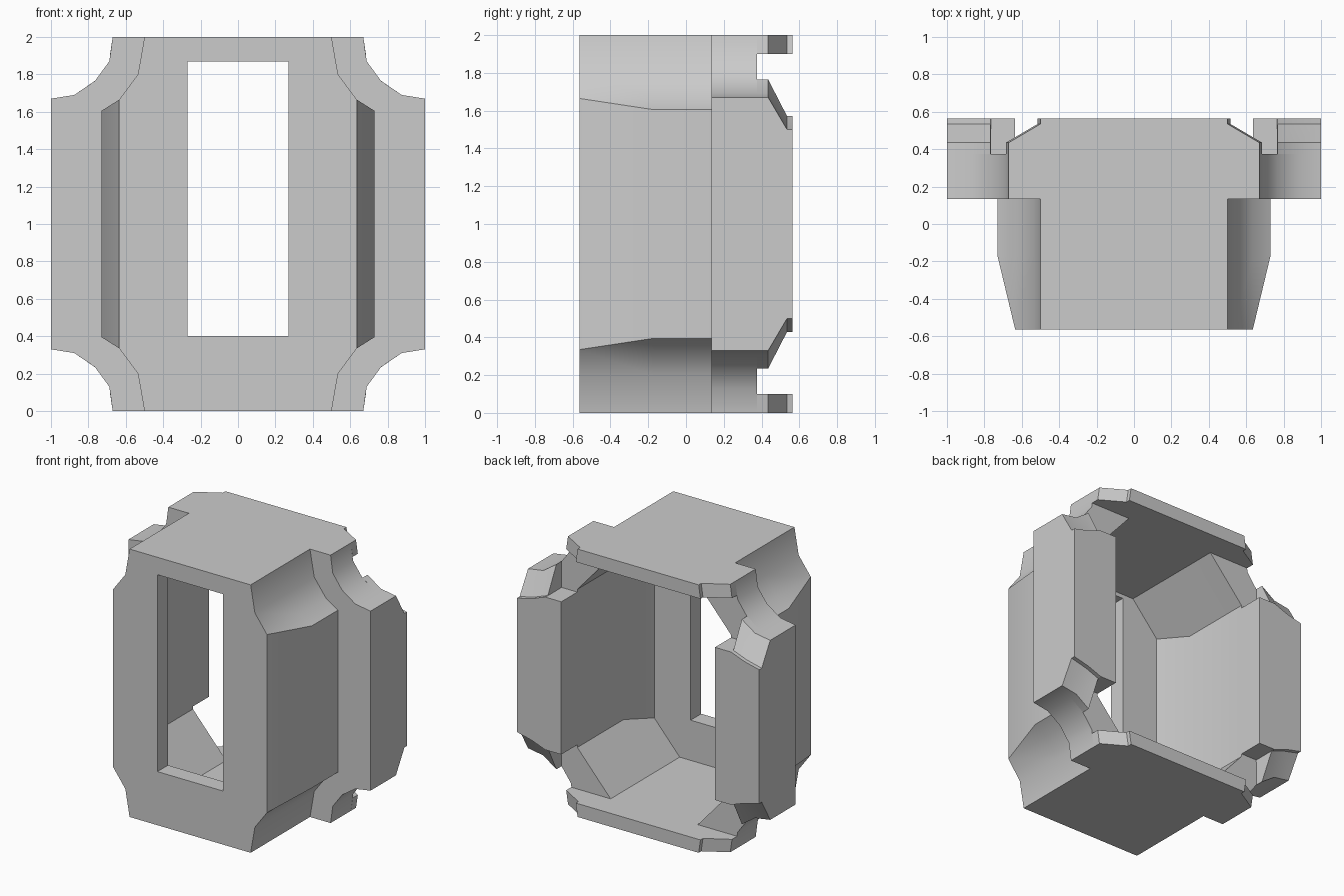
import bpy
import bmesh
import math

if "Cube" in bpy.data.objects:
    bpy.data.objects.remove(bpy.data.objects["Cube"], do_unlink=True)

grey = bpy.data.materials.new("plain grey")
grey.use_nodes = True
grey.diffuse_color = (0.6, 0.6, 0.6, 1)
grey.node_tree.nodes["Principled BSDF"].inputs["Base Color"].default_value = (0.6, 0.6, 0.6, 1)


def ring(corner):
    """Repeat one upper right corner (x, z from mid height) around all four."""
    c = list(corner)
    r = c[::-1]
    return (c + [(x, -z) for x, z in r] + [(-x, -z) for x, z in c] + [(-x, z) for x, z in r])


def loft(name, sections):
    """Skin matching xz profiles placed along y; z is measured from mid height."""
    bm = bmesh.new()
    loops = [[bm.verts.new((x, y, z + 1)) for x, z in prof] for y, prof in sections]
    n = len(loops[0])
    for a, b in zip(loops, loops[1:]):
        for i in range(n):
            j = (i + 1) % n
            bm.faces.new((a[i], a[j], b[j], b[i]))
    bm.faces.new(loops[0])
    bm.faces.new(loops[-1])
    bmesh.ops.remove_doubles(bm, verts=bm.verts[:], dist=0.0005)
    bmesh.ops.recalc_face_normals(bm, faces=bm.faces[:])
    mesh = bpy.data.meshes.new(name)
    bm.to_mesh(mesh)
    bm.free()
    mesh.materials.append(grey)
    obj = bpy.data.objects.new(name, mesh)
    bpy.context.collection.objects.link(obj)
    return obj


def select(obj):
    bpy.ops.object.select_all(action="DESELECT")
    obj.select_set(True)
    bpy.context.view_layer.objects.active = obj


def combine(obj, tool, operation):
    mod = obj.modifiers.new(operation, "BOOLEAN")
    mod.operation = operation
    mod.solver = "EXACT"
    mod.object = tool
    select(obj)
    bpy.ops.object.modifier_apply(modifier=mod.name)
    bpy.data.objects.remove(tool, do_unlink=True)


FRONT, STEP, NOTCH, BACK = -0.565, 0.135, 0.375, 0.565
BEND, SLOPE_A, SLOPE_B = -0.17, 0.435, 0.535

# Front housing with scooped corners and tapered sides
scoop = [(0.5, 1), (0.535, 0.8), (0.635, 0.665)]
full = ring(scoop + [(0.73, 0.605)])
housing = loft("housing", [(FRONT, ring(scoop + scoop[-1:])), (BEND, full), (STEP, full)])

# Wider flange behind it
flange_corner = [(0.67, 1), (0.688, 0.87), (0.765, 0.765), (0.875, 0.69), (1, 0.67)]
flange = loft("flange", [(STEP, ring(flange_corner)), (NOTCH, ring(flange_corner))])
combine(housing, flange, "UNION")

# Hollow interior, open at the back
hollow = ring([(0.36, 0.9), (0.635, 0.59)])
cavity = loft("cavity_cutter", [(-0.44, ring([(0.36, 0.9), (0.57, 0.663)])),
                                (BEND, hollow), (0.8, hollow)])
combine(housing, cavity, "DIFFERENCE")

# Front window
opening = [(-0.27, -0.6), (0.27, -0.6), (0.27, 0.87), (-0.27, 0.87)]
combine(housing, loft("window_cutter", [(-0.8, opening), (-0.3, opening)]), "DIFFERENCE")


# Back rim plates above and below
def plate(w, s):
    return [(-w, s), (w, s), (w + 0.015, 0.9 * s), (-w - 0.015, 0.9 * s)]


parts = [housing]
for name, s in (("top_plate", 1), ("bottom_plate", -1)):
    stops = ((NOTCH, 0.67), (SLOPE_A, 0.67), (SLOPE_B, 0.5), (BACK, 0.5))
    parts.append(loft(name, [(y, plate(w, s)) for y, w in stops]))


# Back side posts, with a step inside and sloped ends
def post(s, heights):
    half = [(0.635, 0.57), (0.765, 0.57)] + list(zip((0.766, 0.875, 1), heights))
    return [(x * s, z) for x, z in half] + [(x * s, -z) for x, z in half[::-1]]


tall, short = (0.765, 0.69, 0.67), (0.571, 0.53, 0.5)
for name, s in (("left_post", 1), ("right_post", -1)):
    stops = ((NOTCH, tall), (SLOPE_A, tall), (SLOPE_B, short), (BACK, short))
    parts.append(loft(name, [(y, post(s, h)) for y, h in stops]))

for obj in parts:
    select(obj)
    bpy.ops.object.shade_smooth_by_angle(angle=math.radians(30))
